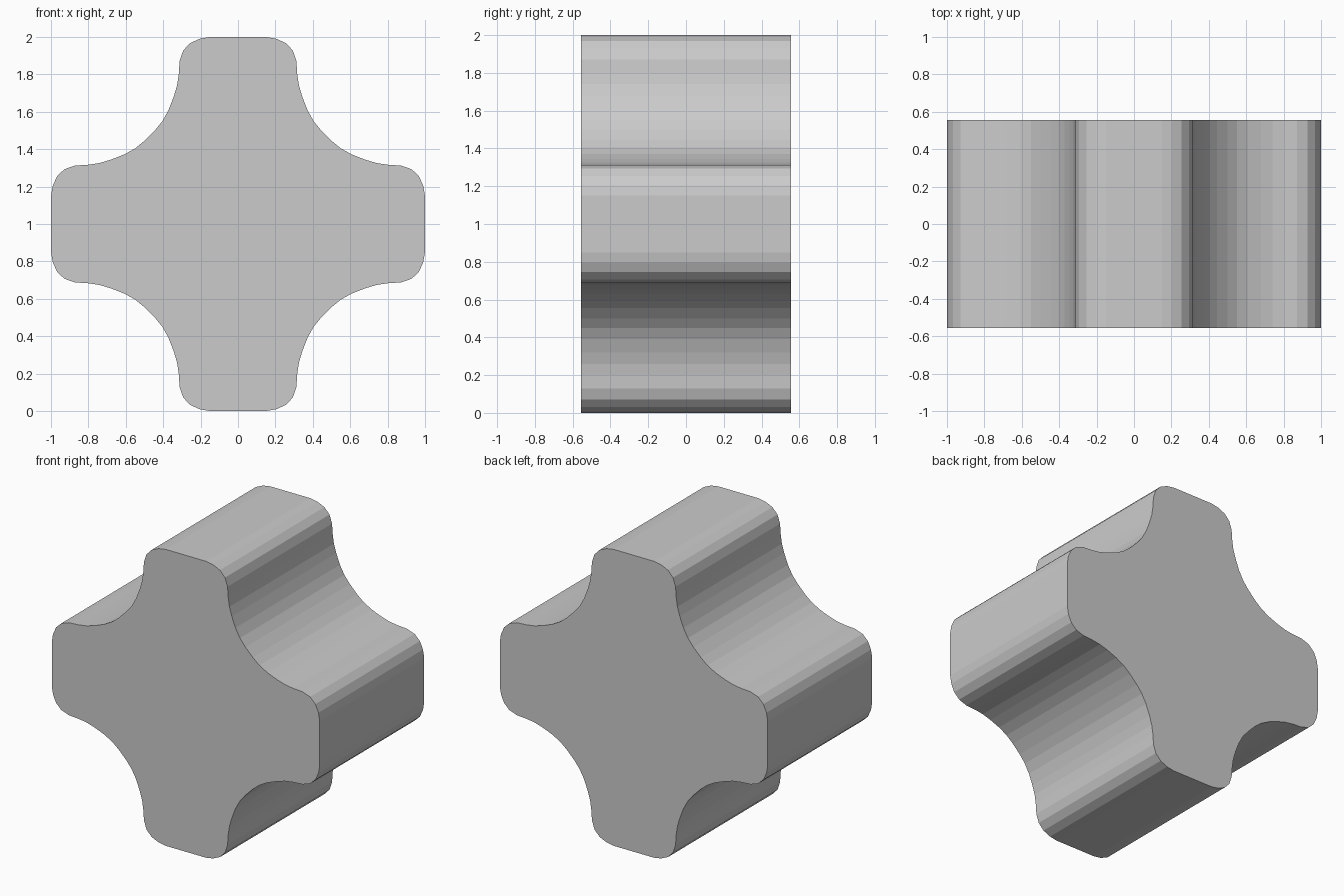
import bpy, bmesh

if "Cube" in bpy.data.objects:
    bpy.data.objects.remove(bpy.data.objects["Cube"])

HALF_DEPTH = 0.557

# One eighth of the cross outline: rounded arm tip, then the concave flank
eighth = [(0.15, 1.0), (0.203, 0.991), (0.255, 0.968), (0.293, 0.928), (0.312, 0.872),
          (0.317, 0.80), (0.326, 0.74), (0.344, 0.68), (0.371, 0.61),
          (0.404, 0.55), (0.445, 0.50)]

# Mirror across the diagonal, then turn the quarter four times
quarter = eighth + [(v, u) for u, v in reversed(eighth)]
outline = []
for _ in range(4):
    outline += quarter
    quarter = [(v, -u) for u, v in quarter]

# Front face pulled back through the depth
bm = bmesh.new()
front = bm.faces.new([bm.verts.new((x, -HALF_DEPTH, z + 1)) for x, z in outline])
result = bmesh.ops.extrude_face_region(bm, geom=[front], use_keep_orig=True)
verts = [g for g in result["geom"] if isinstance(g, bmesh.types.BMVert)]
bmesh.ops.translate(bm, verts=verts, vec=(0, 2 * HALF_DEPTH, 0))
bmesh.ops.recalc_face_normals(bm, faces=bm.faces)

mesh = bpy.data.meshes.new("cross_knob")
bm.to_mesh(mesh)
bm.free()
bpy.context.collection.objects.link(bpy.data.objects.new("cross_knob", mesh))
